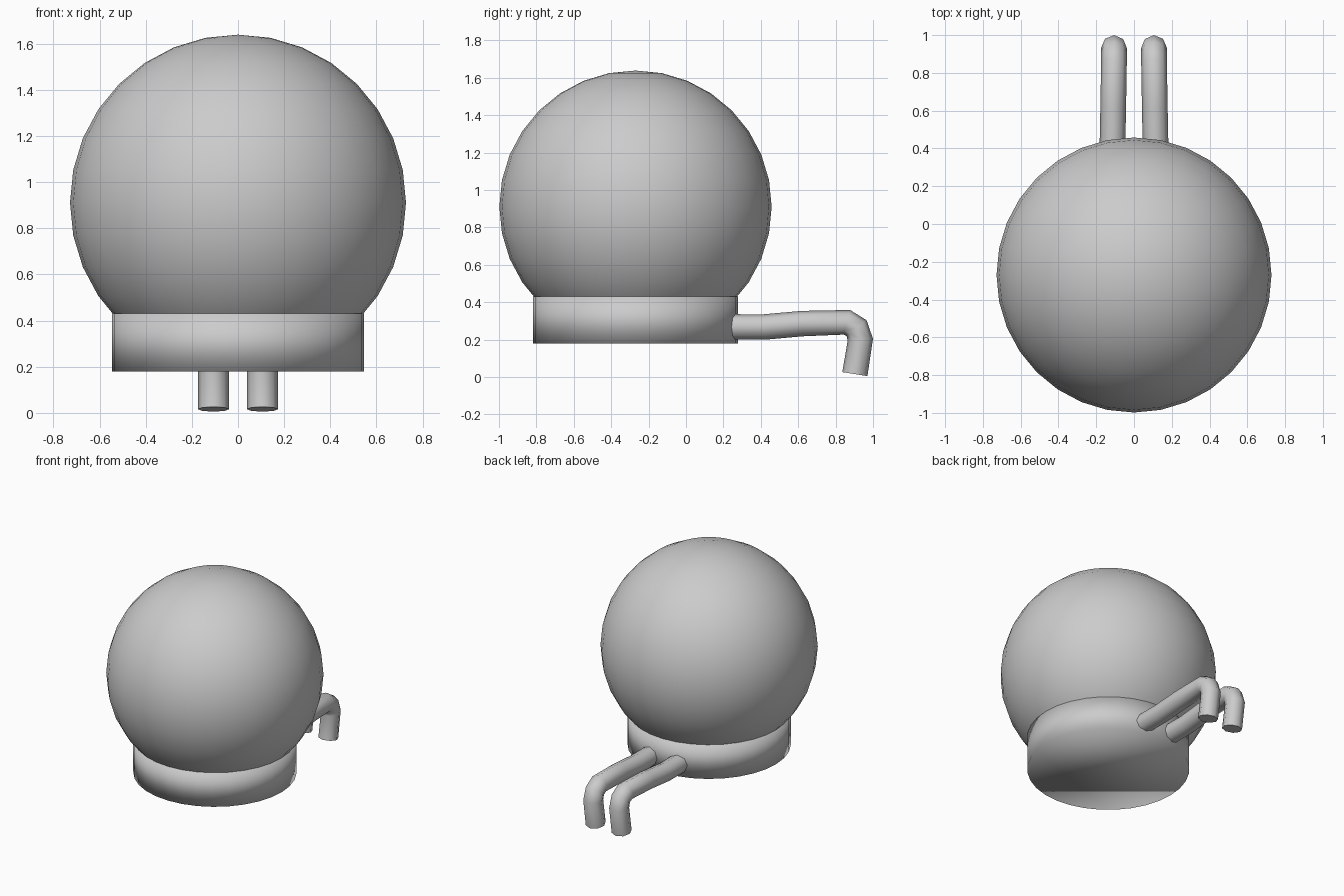
import bpy

if "Cube" in bpy.data.objects:
    bpy.data.objects.remove(bpy.data.objects["Cube"])

CY = -0.27  # centre of bulb and base along y


def smooth(obj):
    for p in obj.data.polygons:
        p.use_smooth = True


# Globe
bpy.ops.mesh.primitive_uv_sphere_add(segments=32, ring_count=16, radius=0.728,
                                     location=(0, CY, 0.911))
globe = bpy.context.object
globe.name = "globe"
smooth(globe)

# Collar under the globe, softly shaded across its rims
bpy.ops.mesh.primitive_cylinder_add(vertices=32, radius=0.547, depth=0.25,
                                    location=(0, CY, 0.305))
collar = bpy.context.object
collar.name = "collar"
smooth(collar)

# Bent wire leaving the back of the collar and turning down to the ground
path = [(0.114, 0.22, 0.268), (0.114, 0.42, 0.268), (0.110, 0.62, 0.286),
        (0.106, 0.86, 0.293), (0.106, 0.912, 0.262), (0.106, 0.932, 0.20),
        (0.106, 0.903, 0.016)]
curve = bpy.data.curves.new("wires", 'CURVE')
curve.dimensions = '3D'
curve.bevel_depth = 0.068
curve.bevel_resolution = 2
curve.use_fill_caps = True
spline = curve.splines.new('POLY')
spline.points.add(len(path) - 1)
for pt, co in zip(spline.points, path):
    pt.co = (*co, 1)
wires = bpy.data.objects.new("wires", curve)
bpy.context.collection.objects.link(wires)

# Turn the wire into a mesh and mirror it to make the pair
bpy.ops.object.select_all(action='DESELECT')
wires.select_set(True)
bpy.context.view_layer.objects.active = wires
bpy.ops.object.convert(target='MESH')
wires = bpy.context.object
wires.name = "wires"
bpy.ops.object.shade_smooth_by_angle(angle=1.0)
mirror = wires.modifiers.new("pair", 'MIRROR')
mirror.use_axis = (True, False, False)
